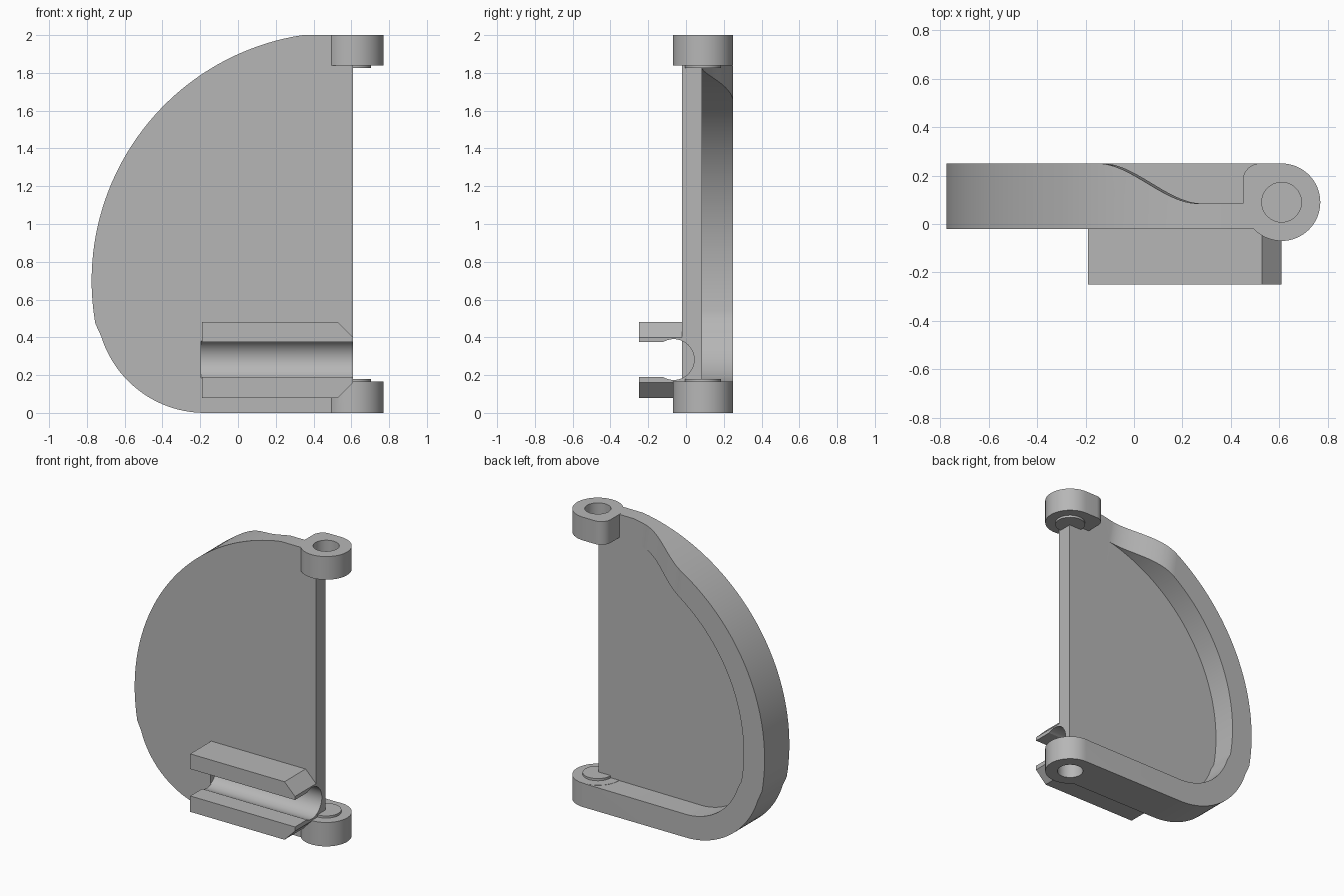
import bpy, bmesh, math

if "Cube" in bpy.data.objects:
    bpy.data.objects.remove(bpy.data.objects["Cube"], do_unlink=True)

grey = bpy.data.materials.new("plain grey")
grey.use_nodes = True
grey.diffuse_color = (0.47, 0.47, 0.47, 1)
grey.node_tree.nodes["Principled BSDF"].inputs["Base Color"].default_value = (0.47, 0.47, 0.47, 1)


def arc(cx, cy, r, a0, a1, n):
    """Points on an arc, angles in degrees."""
    angles = [math.radians(a0 + (a1 - a0) * i / n) for i in range(n + 1)]
    return [(cx + r * math.cos(a), cy + r * math.sin(a)) for a in angles]


def circle(cx, cy, r, n=64):
    return arc(cx, cy, r, 0, 360, n)[:-1]


def prism(name, pts, axis, lo, hi, shift=(0, 0)):
    """Extrude a flat outline along an axis; shift slides each end in x."""
    place = {"x": lambda p, t: (t, p[0], p[1]),
             "y": lambda p, t: (p[0], t, p[1]),
             "z": lambda p, t: (p[0], p[1], t)}[axis]
    bm = bmesh.new()
    rings = []
    for t, s in zip((lo, hi), shift):
        rings.append([bm.verts.new(place((p[0] + s, p[1]), t)) for p in pts])
    a, b = rings
    bm.faces.new(a)
    bm.faces.new(b[::-1])
    for i in range(len(a)):
        j = (i + 1) % len(a)
        bm.faces.new((a[i], b[i], b[j], a[j]))
    bmesh.ops.recalc_face_normals(bm, faces=bm.faces)
    mesh = bpy.data.meshes.new(name)
    bm.to_mesh(mesh)
    bm.free()
    mesh.materials.append(grey)
    obj = bpy.data.objects.new(name, mesh)
    bpy.context.collection.objects.link(obj)
    return obj


def combine(target, tool, operation):
    """Apply a boolean and remove the tool."""
    tool.hide_render = True
    mod = target.modifiers.new("combine", "BOOLEAN")
    mod.object = tool
    mod.operation = operation
    mod.solver = "EXACT"
    bpy.context.view_layer.objects.active = target
    bpy.ops.object.modifier_apply(modifier=mod.name)
    bpy.data.objects.remove(tool, do_unlink=True)


def cover_outline(inset):
    """Curved side of the cover, from the top round to the bottom."""
    return (arc(0.54, 0.7, 1.315 - inset, 98.7, 190, 44)
            + arc(-0.175, 0.575, 0.575 - inset, 197, 270, 20))


FRONT, FLOOR, BACK = -0.02, 0.085, 0.25
PIN_X, PIN_Y, BOSS_R, BOSS_H = 0.61, 0.09, 0.16, 0.165

# Cover plate with its full-depth rim
cover = prism("hinged_cover", cover_outline(0) + [(PIN_X, 0), (PIN_X, 2)], "y", FRONT, BACK)

# Recess behind the plate, leaving the rim
recess = cover_outline(0.16) + [(0.8, BOSS_H), (0.8, 1.84)]
combine(cover, prism("recess_cutter", recess, "y", FLOOR, 0.4), "DIFFERENCE")

# S-shaped drop of the rim towards the top hinge
drop = []
for i in range(25):
    t = i / 24
    ease = t * t * (3 - 2 * t)
    drop.append((-0.13 + 0.43 * t, BACK + (FLOOR - BACK) * ease))
drop += [(0.8, FLOOR), (0.8, 0.4), (-0.13, 0.4)]
combine(cover, prism("rim_drop_cutter", drop, "z", 1.5, 2.1, (0.02, -0.05)), "DIFFERENCE")

# Top hinge block with one rounded corner
block = ([(0.45, FRONT), (PIN_X, FRONT), (PIN_X, BACK)]
         + arc(0.52, 0.18, 0.07, 90, 180, 10))
combine(cover, prism("top_hinge_block", block, "z", 2 - BOSS_H + 0.005, 2), "UNION")

# Hinge bosses, thrust washers and blind pin holes at both ends
for top in (False, True):
    def span(a, b):
        return (2 - b, 2 - a) if top else (a, b)
    height = 0.16 if top else BOSS_H
    combine(cover, prism("hinge_boss", circle(PIN_X, PIN_Y, BOSS_R), "z", *span(0, height)), "UNION")
    combine(cover, prism("washer", circle(PIN_X, PIN_Y, 0.095), "z", *span(0.1, height + 0.015)), "UNION")
    combine(cover, prism("pin_hole", circle(PIN_X, PIN_Y, 0.082), "z", *span(-0.1, 0.125)), "DIFFERENCE")

# Clip block on the front, chamfered at the hinge end
clip = [(-0.19, 0.08), (0.53, 0.08), (PIN_X, 0.16), (PIN_X, 0.4), (0.53, 0.48), (-0.19, 0.48)]
combine(cover, prism("clip_block", clip, "y", -0.25, 0.03), "UNION")

# Keyhole channel: round groove opening through a straight slot
MID = 0.2825
slot_angle = math.degrees(math.asin(0.093 / 0.108))
keyhole = (arc(-0.065, MID, 0.108, -180 + slot_angle, 180 - slot_angle, 48)
           + [(-0.4, MID + 0.093), (-0.4, MID - 0.093)])
combine(cover, prism("clip_channel", keyhole, "x", -0.195, 0.63), "DIFFERENCE")

# Smooth curves, keep hard edges
bpy.ops.object.select_all(action="DESELECT")
cover.select_set(True)
bpy.context.view_layer.objects.active = cover
bpy.ops.object.shade_smooth_by_angle(angle=math.radians(25))
